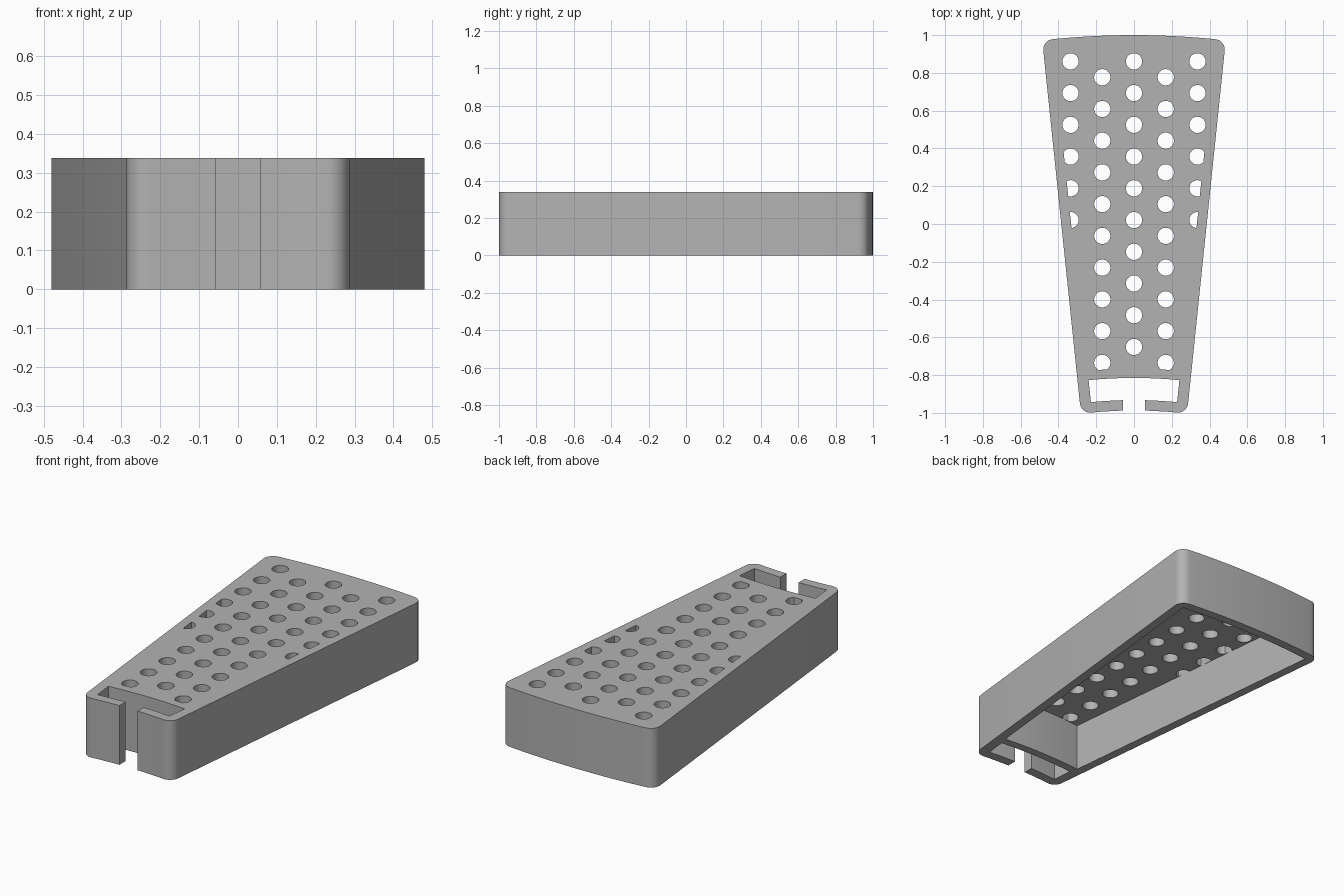
import bpy, bmesh, math

HEIGHT, PLATE, WALL = 0.338, 0.067, 0.051
ARC_Y = -3.3          # shared centre of the curved end walls
PITCH, HOLE_R = 0.168, 0.043

cube = bpy.data.objects.get("Cube")
if cube:
    bpy.data.objects.remove(cube, do_unlink=True)

grey = bpy.data.materials.new("plain grey")
grey.use_nodes = True
colour = (0.45, 0.45, 0.45, 1)
grey.diffuse_color = colour
grey.node_tree.nodes["Principled BSDF"].inputs["Base Color"].default_value = colour


def add_object(name, bm):
    bmesh.ops.recalc_face_normals(bm, faces=bm.faces[:])
    mesh = bpy.data.meshes.new(name)
    bm.to_mesh(mesh)
    bm.free()
    obj = bpy.data.objects.new(name, mesh)
    mesh.materials.append(grey)
    bpy.context.collection.objects.link(obj)
    return obj


def arc(mid_y, inset, steps):
    """Points left to right on an end arc, between the tapered sides."""
    radius, x = mid_y - ARC_Y, 0.3
    for _ in range(20):
        y = ARC_Y + math.sqrt(radius**2 - x**2)
        x = 0.385 + 0.1037 * y - inset
    half = math.asin(x / radius)
    angles = [half * (2 * i / steps - 1) for i in range(steps + 1)]
    return [(radius * math.sin(a), ARC_Y + radius * math.cos(a)) for a in angles]


def wedge(name, front, back, inset, z0, z1, rounding=0):
    """Tapered prism with curved ends."""
    near, far = arc(front, inset, 6), arc(back, inset, 12)
    corners = [near[0], near[-1], far[0], far[-1]]
    bm = bmesh.new()
    base = bm.faces.new([bm.verts.new((x, y, z0)) for x, y in near + far[::-1]])
    top = bmesh.ops.extrude_face_region(bm, geom=[base])["geom"]
    bmesh.ops.translate(bm, vec=(0, 0, z1 - z0),
                        verts=[g for g in top if isinstance(g, bmesh.types.BMVert)])
    if rounding:
        def is_corner(edge):
            a, b = (v.co for v in edge.verts)
            return abs(a.z - b.z) > 0.1 and any(
                math.dist(a.xy, c) < 1e-4 for c in corners)
        bmesh.ops.bevel(bm, geom=[e for e in bm.edges if is_corner(e)],
                        offset=rounding, segments=8, profile=0.5, affect='EDGES')
    return add_object(name, bm)


def combine(target, cutter, operation='DIFFERENCE'):
    mod = target.modifiers.new(operation.lower(), 'BOOLEAN')
    mod.operation, mod.solver, mod.object = operation, 'EXACT', cutter
    bpy.ops.object.select_all(action='DESELECT')
    bpy.context.view_layer.objects.active = target
    target.select_set(True)
    bpy.ops.object.modifier_apply(modifier=mod.name)
    bpy.data.objects.remove(cutter, do_unlink=True)


# Outer body, hollow underside and front pocket
body = wedge("perforated_tapered_cover", -0.987, 1.0, 0, 0, HEIGHT, 0.055)
combine(body, wedge("cavity_cutter", -0.767, 1.0 - WALL, WALL, -0.1, HEIGHT - PLATE))
combine(body, wedge("pocket_cutter", -0.932, -0.815, WALL + 0.008, -0.1, HEIGHT + 0.1))

# Slot through the front wall
bm = bmesh.new()
bmesh.ops.create_cube(bm, size=1)
bmesh.ops.scale(bm, vec=(0.115, 0.2, 1), verts=bm.verts)
bmesh.ops.translate(bm, vec=(0, -0.98, 0.2), verts=bm.verts)
combine(body, add_object("slot_cutter", bm))

# Staggered vent holes, trimmed to the hollow inside the walls
bm = bmesh.new()
for x, first_y, count in ((0, 0.861, 10), (0.168, 0.777, 10), (0.336, 0.861, 6)):
    for side in ((1, -1) if x else (1,)):
        for row in range(count):
            ring = bmesh.ops.create_cone(bm, cap_ends=True, segments=32, radius1=HOLE_R,
                                         radius2=HOLE_R, depth=0.3)
            bmesh.ops.translate(bm, verts=ring["verts"],
                                vec=(x * side, first_y - row * PITCH, HEIGHT))
holes = add_object("hole_cutter", bm)
combine(holes, wedge("hole_limit", -0.766, 0.948, WALL + 0.001, 0, 1), 'INTERSECT')
combine(body, holes)

bpy.ops.object.select_all(action='DESELECT')
body.select_set(True)
bpy.context.view_layer.objects.active = body
bpy.ops.object.shade_smooth_by_angle(angle=math.radians(30))
